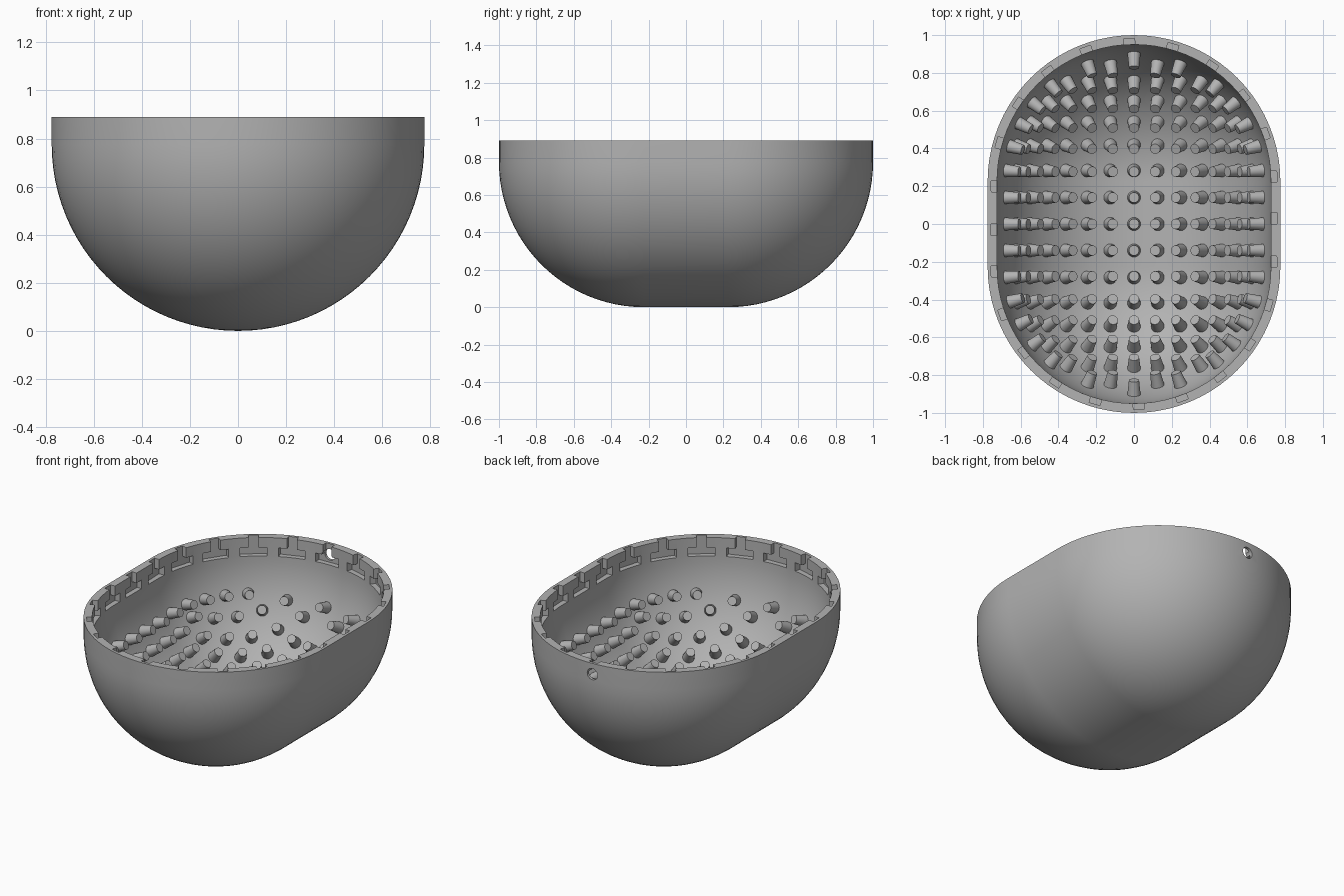
import bpy
import bmesh
from math import sin, cos, pi, radians, hypot, sqrt
from mathutils import Matrix, Vector

R_OUT, R_IN = 0.775, 0.725     # outer and inner wall radius
HALF = 0.225                   # half of the straight middle section
TOP = 0.89                     # rim height

if "Cube" in bpy.data.objects:
    bpy.data.objects.remove(bpy.data.objects["Cube"])

grey = bpy.data.materials.new("warm_grey")
grey.use_nodes = True
grey.diffuse_color = (0.45, 0.45, 0.45, 1)
grey.node_tree.nodes["Principled BSDF"].inputs["Base Color"].default_value = grey.diffuse_color


def make_object(name, bm):
    bmesh.ops.recalc_face_normals(bm, faces=bm.faces)
    mesh = bpy.data.meshes.new(name)
    bm.to_mesh(mesh)
    bm.free()
    mesh.materials.append(grey)
    obj = bpy.data.objects.new(name, mesh)
    bpy.context.collection.objects.link(obj)
    return obj


def activate(obj):
    bpy.ops.object.select_all(action='DESELECT')
    obj.select_set(True)
    bpy.context.view_layer.objects.active = obj


def cut(target, cutter):
    cutter.hide_render = True
    mod = target.modifiers.new("cut", 'BOOLEAN')
    mod.operation = 'DIFFERENCE'
    mod.solver = 'EXACT'
    mod.object = cutter
    activate(target)
    bpy.ops.object.modifier_apply(modifier=mod.name)
    bpy.data.objects.remove(cutter)


# Bowl: stadium-shaped loops following an outer and an inner round profile
STEPS, ARC = 24, 40
quarter = [i * pi / 2 / STEPS for i in range(STEPS + 1)]
profile = [(R_OUT * sin(a), R_OUT - R_OUT * cos(a)) for a in quarter]
profile += [(R_OUT, TOP), (R_IN, TOP)]
profile += [(R_IN * sin(a), R_OUT - R_IN * cos(a)) for a in reversed(quarter)]

bm = bmesh.new()
loops = []
for r, z in profile:
    loop = []
    for side in (1, -1):
        for i in range(ARC + 1):
            a = i * pi / ARC
            loop.append(bm.verts.new((side * r * cos(a), side * (HALF + r * sin(a)), z)))
    loops.append(loop)
for low, high in zip(loops, loops[1:]):
    for i in range(len(low)):
        j = (i + 1) % len(low)
        bm.faces.new((low[i], low[j], high[j], high[i]))
bmesh.ops.remove_doubles(bm, verts=bm.verts, dist=0.0001)
bowl = make_object("bowl", bm)

# Locking slots: upside-down T cutters around the inside of the rim
t_half = [(0.03, 0.95), (0.03, 0.825), (0.08, 0.825), (0.08, 0.77)]
t_shape = t_half + [(-u, z) for u, z in reversed(t_half)]
places = []
for side in (1, -1):
    for k in range(11):
        a = radians(2 + 18 * k)
        places.append((Vector((0, side * HALF, 0)), Vector((side * cos(a), side * sin(a), 0))))
    places.append((Vector((0, side * 0.03, 0)), Vector((side, 0, 0))))
bm = bmesh.new()
for centre, out in places:
    along = Vector((-out.y, out.x, 0))
    rings = [[bm.verts.new(centre + out * r + along * u + Vector((0, 0, z)))
              for u, z in t_shape] for r in (0.68, 0.757)]
    bm.faces.new(rings[0])
    bm.faces.new(rings[1])
    for i in range(len(t_shape)):
        j = (i + 1) % len(t_shape)
        bm.faces.new((rings[0][i], rings[0][j], rings[1][j], rings[1][i]))
cut(bowl, make_object("slot_cutter", bm))

# Round hole through the back wall
bm = bmesh.new()
bmesh.ops.create_cone(bm, cap_ends=True, segments=24, radius1=0.036, radius2=0.036, depth=0.3,
                      matrix=Matrix.Translation((-0.03, 1, 0.82)) @ Matrix.Rotation(pi / 2, 4, 'X'))
cut(bowl, make_object("hole_cutter", bm))

# Pegs: tapered studs pointing inward from the bowl wall
MID = 0.685
columns = [MID * sin(radians(10 * k)) for k in range(-7, 8)]
spots = [(x, y) for y in (0, 0.14, -0.14) for x in columns]
for y in (0.28, 0.408, 0.525, 0.632, 0.735, 0.82):
    for x in columns:
        dy = y - HALF
        if y > 0.8 and abs(x) < 0.01:
            dy = 0.64
        r = hypot(x, dy)
        if r < 0.68:
            s = min(1, 0.65 / r)
            spots += [(x * s, HALF + dy * s), (x * s, -HALF - dy * s)]
bm = bmesh.new()
for x, y in spots:
    axis_y = max(-HALF, min(HALF, y))
    dx, dy = x, y - axis_y
    inward = -Vector((dx, dy, -sqrt(MID ** 2 - dx * dx - dy * dy))).normalized()
    place = Matrix.Translation(Vector((0, axis_y, R_OUT)) - inward * 0.69)
    turn = inward.to_track_quat('Z', 'Y').to_matrix().to_4x4()
    bmesh.ops.create_cone(bm, cap_ends=True, segments=20, radius1=0.036, radius2=0.027,
                          depth=0.09, matrix=place @ turn)
pegs = make_object("pegs", bm)

for obj in (bowl, pegs):
    activate(obj)
    bpy.ops.object.shade_smooth_by_angle(angle=radians(30))
